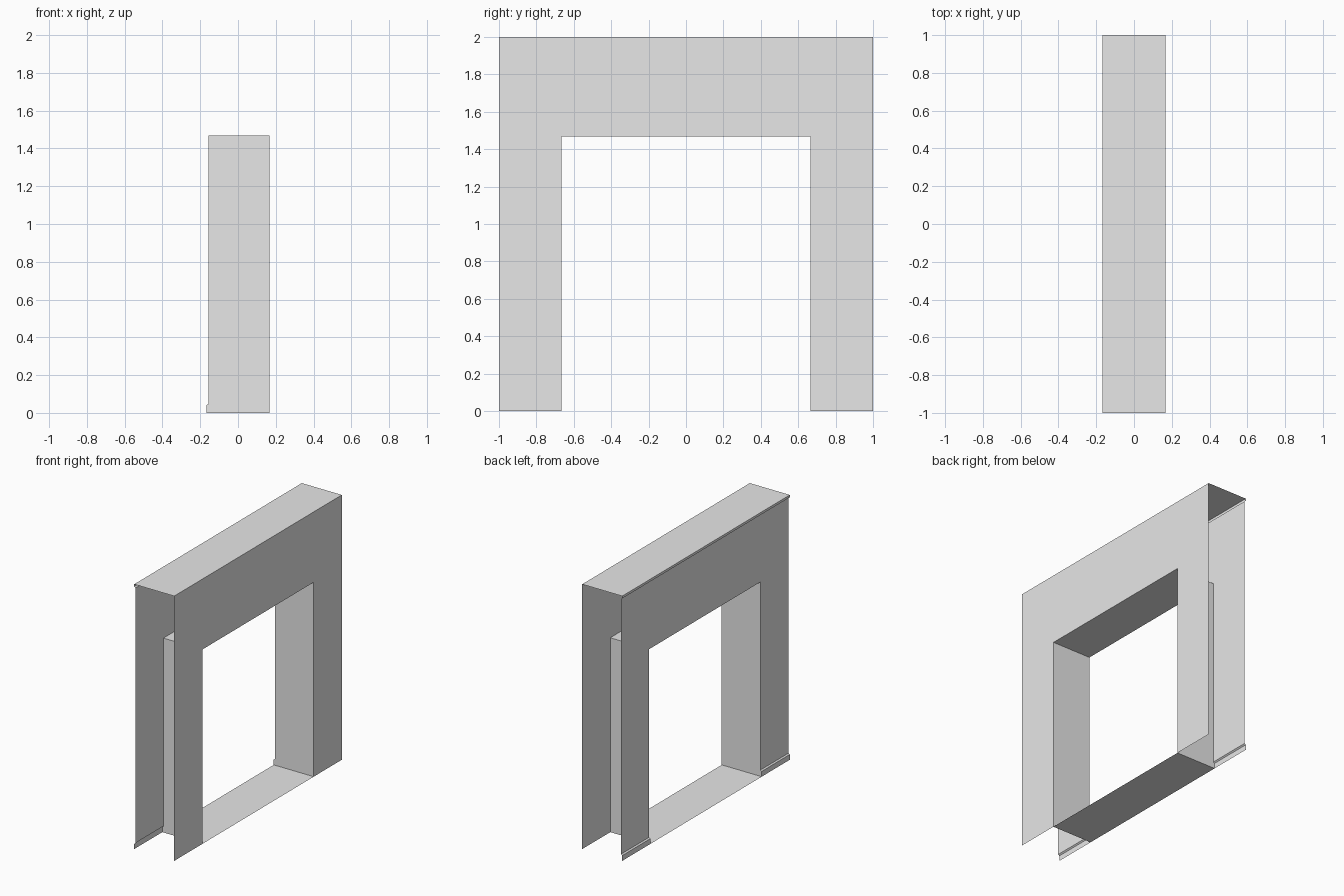
import bpy
import bmesh

cube = bpy.data.objects.get("Cube")
if cube:
    bpy.data.objects.remove(cube, do_unlink=True)

OUT, INN = 0.167, 0.157      # half depth, recessed wall face
OPEN_Y, OPEN_Z = 0.665, 1.468
STATIONS = [-1, -OPEN_Y, OPEN_Y, 1]

grey = bpy.data.materials.new("plain grey")
grey.use_nodes = True
grey.diffuse_color = (0.8, 0.8, 0.8, 1)
grey.node_tree.nodes["Principled BSDF"].inputs["Base Color"].default_value = grey.diffuse_color

# Wall profiles as (x, z), bottom to top
trim_profile = [(-OUT, 0), (-OUT, 0.04), (-INN, 0.048), (-INN, OPEN_Z),
                (-INN, 1.975), (-OUT, 1.982), (-OUT, 2)]
plain_profile = [(OUT, 0), (OUT, OPEN_Z), (OUT, 2)]


def make_object(name, polygons):
    """Thin sheet object from a list of polygons given as 3D points."""
    bm = bmesh.new()
    for points in polygons:
        bm.faces.new([bm.verts.new(p) for p in points])
    bmesh.ops.remove_doubles(bm, verts=bm.verts, dist=0.0001)
    bmesh.ops.dissolve_limit(bm, angle_limit=0.01, verts=bm.verts, edges=bm.edges)
    mesh = bpy.data.meshes.new(name)
    bm.to_mesh(mesh)
    bm.free()
    mesh.materials.append(grey)
    obj = bpy.data.objects.new(name, mesh)
    bpy.context.collection.objects.link(obj)
    return obj


def wall(name, profile, flip):
    """Sweep a profile along y, leaving the doorway open."""
    polygons = []
    for (xa, za), (xb, zb) in zip(profile, profile[1:]):
        for i, (ya, yb) in enumerate(zip(STATIONS, STATIONS[1:])):
            if i == 1 and zb <= OPEN_Z:
                continue
            quad = [(xa, ya, za), (xa, yb, za), (xb, yb, zb), (xb, ya, zb)]
            polygons.append(quad[::-1] if flip else quad)
    make_object(name, polygons)


def panel(name, x0, x1, y, z, up):
    """Horizontal sheet of half width y at height z."""
    quad = [(x0, -y, z), (x1, -y, z), (x1, y, z), (x0, y, z)]
    make_object(name, [quad if up else quad[::-1]])


# Two wall faces, one with a skirting and a top trim
wall("trimmed_wall_face", trim_profile, True)
wall("plain_wall_face", plain_profile, False)

# Top cap, doorway head and sill
panel("top_cap", -OUT, OUT, 1, 2, True)
panel("doorway_head", -INN, OUT, OPEN_Y, OPEN_Z, False)
panel("doorway_sill", -OUT, OUT, OPEN_Y, 0, False)

# Doorway jambs follow the skirting outline
outline = trim_profile[:4] + [(OUT, OPEN_Z), (OUT, 0)]
for name, side in (("front_jamb", -1), ("back_jamb", 1)):
    points = [(x, side * OPEN_Y, z) for x, z in outline]
    make_object(name, [points if side < 0 else points[::-1]])
